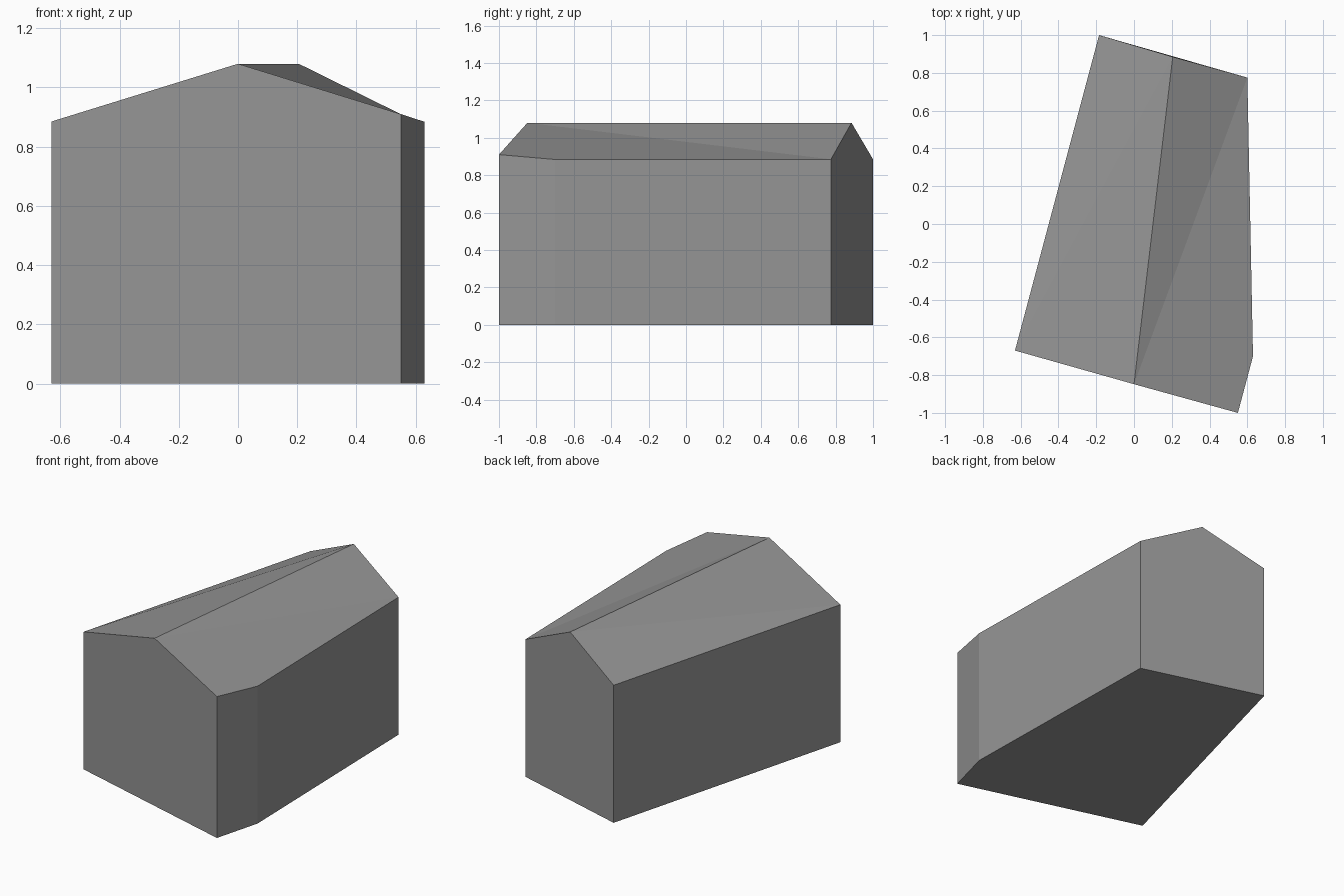
import bpy
import bmesh

cube = bpy.data.objects.get("Cube")
if cube:
    bpy.data.objects.remove(cube, do_unlink=True)

# Plain grey for the whole building
grey = bpy.data.materials.new("plain_grey")
grey.use_nodes = True
colour = (0.3, 0.3, 0.3, 1)
grey.diffuse_color = colour
grey.node_tree.nodes["Principled BSDF"].inputs["Base Color"].default_value = colour

# Wall corners with eave height, counter-clockwise from the front right
corners = [(-0.63, -0.67, 0.885), (0.55, -1.0, 0.91), (0.63, -0.70, 0.884),
           (0.60, 0.775, 0.885), (-0.185, 1.0, 0.885)]

bm = bmesh.new()
base = [bm.verts.new((x, y, 0)) for x, y, z in corners]
eave = [bm.verts.new(c) for c in corners]
ridge_front = bm.verts.new((0, -0.848, 1.08))
ridge_back = bm.verts.new((0.205, 0.885, 1.08))

# Floor and walls, with the ridge points closing the two gables
bm.faces.new(base[::-1])
gables = {0: [ridge_front], 3: [ridge_back]}
for i in range(len(corners)):
    j = (i + 1) % len(corners)
    bm.faces.new([base[i], base[j], eave[j], *gables.get(i, []), eave[i]])

# Roof slopes, each folded along its diagonal
a, b, c, d, e = eave
for face in ((ridge_front, b, c, d), (ridge_front, d, ridge_back),
             (a, ridge_front, ridge_back), (a, ridge_back, e)):
    bm.faces.new(face)

bmesh.ops.recalc_face_normals(bm, faces=bm.faces)
mesh = bpy.data.meshes.new("gabled_building")
bm.to_mesh(mesh)
bm.free()
mesh.materials.append(grey)
building = bpy.data.objects.new("gabled_building", mesh)
bpy.context.collection.objects.link(building)
